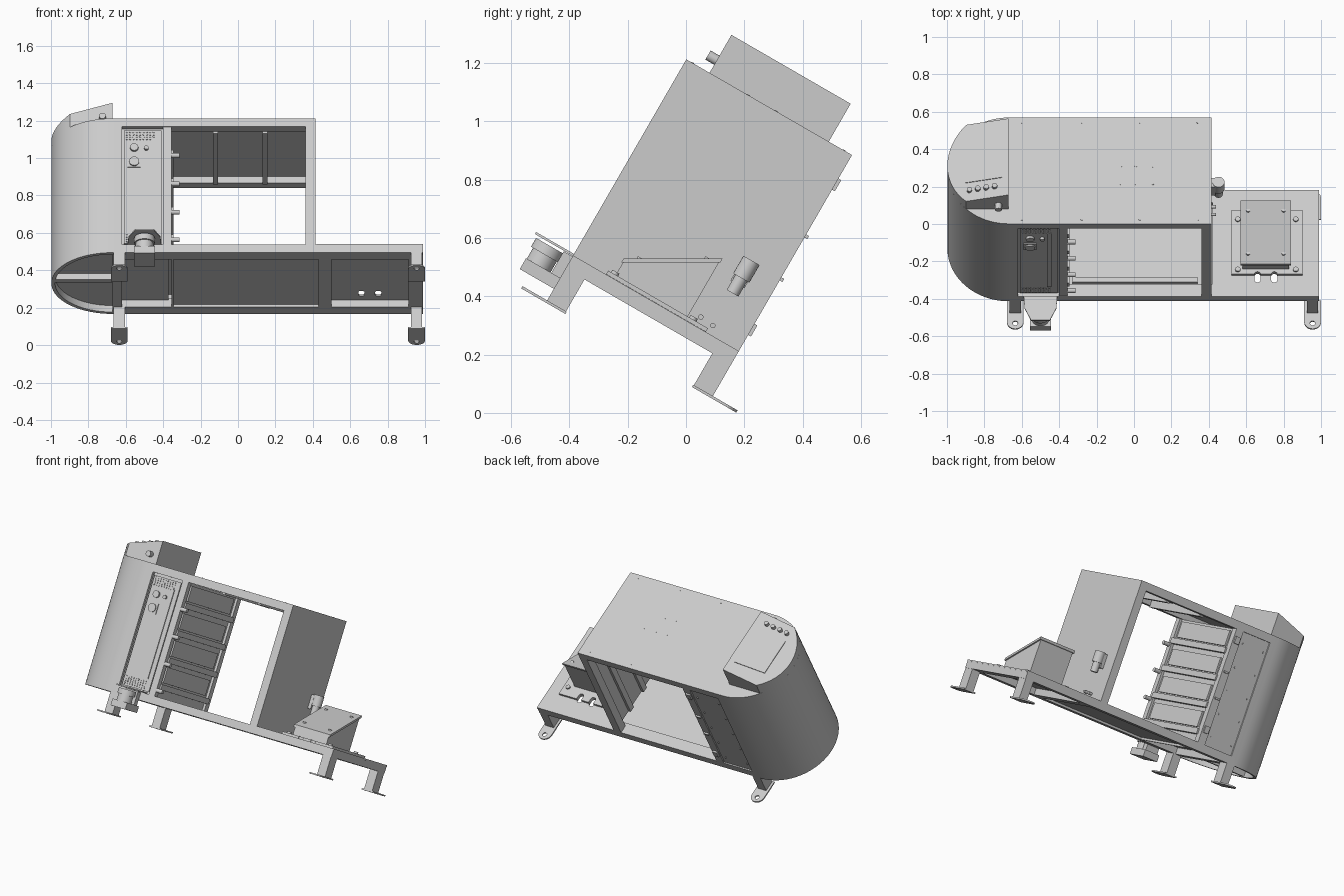
import bpy, bmesh, math
from mathutils import Matrix, Vector

if "Cube" in bpy.data.objects:
    bpy.data.objects.remove(bpy.data.objects["Cube"], do_unlink=True)

# The whole machine leans back, so parts are built upright and tilted
TILT = Matrix.Rotation(math.radians(-30), 4, 'X')
FRONT, BACK, MID, R = -0.605, 0.051, -0.277, 0.328
DECK, TOP, BEAM = 0.272, 1.05, 0.076

grey = bpy.data.materials.new("painted_grey")
grey.use_nodes = True
grey.diffuse_color = (0.6, 0.6, 0.6, 1)
grey.node_tree.nodes["Principled BSDF"].inputs["Base Color"].default_value = (0.6, 0.6, 0.6, 1)


def finish(name, bm, smooth=False):
    bmesh.ops.recalc_face_normals(bm, faces=bm.faces[:])
    mesh = bpy.data.meshes.new(name)
    bm.to_mesh(mesh)
    bm.free()
    mesh.materials.append(grey)
    ob = bpy.data.objects.new(name, mesh)
    bpy.context.collection.objects.link(ob)
    ob.matrix_world = TILT
    if smooth:
        bpy.ops.object.select_all(action='DESELECT')
        ob.select_set(True)
        bpy.context.view_layer.objects.active = ob
        bpy.ops.object.shade_smooth_by_angle(angle=math.radians(30))
    return ob


def box(name, x, y, z):
    bm = bmesh.new()
    size = Matrix.Diagonal((x[1] - x[0], y[1] - y[0], z[1] - z[0], 1))
    mid = Vector((sum(x) / 2, sum(y) / 2, sum(z) / 2))
    bmesh.ops.create_cube(bm, size=1, matrix=Matrix.Translation(mid) @ size)
    return finish(name, bm)


def cylinders(name, centres, r, depth, axis='Z', sides=20):
    turn = {'X': Matrix.Rotation(math.pi / 2, 4, 'Y'),
            'Y': Matrix.Rotation(math.pi / 2, 4, 'X'), 'Z': Matrix()}[axis]
    bm = bmesh.new()
    for c in centres:
        bmesh.ops.create_cone(bm, cap_ends=True, segments=sides, radius1=r, radius2=r,
                              depth=depth, matrix=Matrix.Translation(c) @ turn)
    return finish(name, bm, True)


def prism(name, outline, z0, z1, smooth=False, top=None):
    bm = bmesh.new()
    low = [bm.verts.new((x, y, z0)) for x, y in outline]
    high = [bm.verts.new((x, y, top(x, y) if top else z1)) for x, y in outline]
    bm.faces.new(low[::-1])
    bm.faces.new(high)
    for i in range(len(low)):
        j = (i + 1) % len(low)
        bm.faces.new((low[i], low[j], high[j], high[i]))
    return finish(name, bm, smooth)


def arc(cx, cy, r, a0, a1, n):
    return [(cx + r * math.cos(math.radians(a0 + (a1 - a0) * i / n)),
             cy + r * math.sin(math.radians(a0 + (a1 - a0) * i / n))) for i in range(n + 1)]


def cut(ob, cutter):
    cutter.hide_render = True
    cutter.hide_set(True)
    mod = ob.modifiers.new("cut", 'BOOLEAN')
    mod.operation = 'DIFFERENCE'
    mod.object = cutter


# Rounded end housing, open underneath
outer = [(-0.62, BACK)] + arc(-0.67, MID, R, 90, 270, 40) + [(-0.62, FRONT)]
inner = [(-0.62, BACK - 0.02)] + arc(-0.67, MID, R - 0.02, 90, 270, 40) + [(-0.62, FRONT + 0.02)]
prism("housing_shell", outer + inner[::-1], 0.222, TOP - 0.001, True)
prism("housing_lid", arc(-0.67, MID, R, 90, 270, 40), TOP - 0.012, TOP, True)
prism("housing_floor", inner, 0.262, DECK)
box("housing_floor_rib", (-0.99, -0.62), (-0.31, -0.28), (0.226, 0.262))

# Sloping operator console
slope = lambda x, y: 1.2 + (x + 0.67) * 0.304
half = math.degrees(math.asin(0.236 / R))
curve = arc(-0.67, MID, R, 180 - half, 180 + half, 16)
prism("console", [(-0.67, -0.041)] + curve + [(-0.67, -0.513)], TOP, TOP, True, slope)
plate = [(-0.90, -0.40), (-0.705, -0.40), (-0.705, -0.12), (-0.90, -0.14)]
prism("console_screen", plate, 1.12, 0, False, lambda x, y: slope(x, y) + 0.004)
for i in range(4):
    x = -0.88 + i * 0.045
    cylinders("console_button", [(x, -0.45, slope(x, 0) + 0.005)], 0.014, 0.024)
cylinders("console_front_knob", [(-0.725, -0.528, 1.10)], 0.018, 0.04, 'Y')

# Base frame, with a sunken tray under the opening and a raised deck at the right
box("front_beam", (-0.67, 0.988), (FRONT, FRONT + BEAM), (0.222, DECK))
box("back_beam", (-0.67, 0.988), (BACK - BEAM, BACK), (0.222, DECK))
for x0, x1 in ((-0.67, -0.62), (-0.355, -0.345), (0.43, 0.5), (0.912, 0.988)):
    box("cross_beam", (x0, x1), (FRONT + BEAM, BACK - BEAM), (0.222, DECK))
box("sunken_tray", (-0.35, 0.44), (FRONT + BEAM - 0.01, BACK - BEAM + 0.01), (0.236, 0.242))
box("tray_rail", (-0.33, 0.34), (-0.51, -0.48), (0.242, 0.262))
deck = box("deck_plate", (0.42, 0.99), (FRONT, BACK), (0.264, 0.274))
base = box("stand_base", (0.52, 0.90), (-0.475, -0.08), (0.2745, 0.289))
for x in (0.66, 0.75):
    for y in (-0.49, -0.095):
        slot = arc(x, y + 0.012, 0.017, 0, 180, 8) + arc(x, y - 0.012, 0.017, 180, 360, 8)
        cutter = prism("slot_cutter", slot, 0.2, 0.35)
        cut(deck, cutter)
        cut(base, cutter)

# Legs with round-ended floor plates pointing outward
for x in (-0.635, 0.955):
    for name, y, out in (("front", FRONT + 0.0375, -1), ("back", BACK - 0.0375, 1)):
        box(name + "_leg", (x - 0.03, x + 0.03), (y - 0.0375, y + 0.0375), (0.094, 0.222))
        tip = y + out * 0.09
        pts = arc(x, tip, 0.045, 0, 180 * out, 14) + [(x - 0.045, y - out * 0.04), (x + 0.045, y - out * 0.04)]
        foot = prism(name + "_foot", pts, 0.087, 0.096)
        cut(foot, cylinders("foot_hole_cutter", [(x, tip + out * 0.01, 0.09)], 0.014, 0.1))

# Open cabinet frame
box("top_plate", (-0.67, 0.411), (FRONT, BACK), (TOP - 0.012, TOP))
for name, y0 in (("front", FRONT), ("back", BACK - 0.055)):
    box(name + "_top_beam", (-0.62, 0.41), (y0, y0 + 0.055), (1.0, TOP - 0.01))
    box(name + "_post", (0.36, 0.41), (y0, y0 + 0.055), (DECK, 1.0))
box("side_wall", (0.402, 0.414), (FRONT, BACK), (DECK, TOP))
for y in (-0.45, -0.29, -0.13):
    box("side_wall_rib", (0.385, 0.402), (y - 0.02, y + 0.02), (DECK, TOP - 0.012))
for x in (-0.12, 0.145):
    box("ceiling_brace", (x - 0.013, x + 0.013), (-0.55, -0.005), (0.99, 1.038))
cylinders("top_bolts", [(x, y, TOP) for x in (-0.07, 0.01, 0.1) for y in (-0.36, -0.25)], 0.006, 0.004, sides=8)
cylinders("top_edge_bolts", [(x, y, TOP) for x in (-0.6, -0.28, 0.03, 0.34)
                             for y in (-0.58, 0.02)], 0.005, 0.004, sides=8)

# Control column
box("column", (-0.62, -0.372), (FRONT + 0.025, BACK - 0.008), (DECK - 0.008, 1.0))
box("column_front_panel", (-0.61, -0.41), (FRONT + 0.014, FRONT + 0.03), (0.285, 0.985))
box("column_front_strip", (-0.40, -0.355), (FRONT + 0.004, FRONT + 0.04), (DECK, 1.0))
box("column_back_strip", (-0.41, -0.355), (BACK - 0.04, BACK), (DECK, 1.0))
box("column_inset_strip", (-0.465, -0.44), (FRONT + 0.008, FRONT + 0.014), (0.36, 0.93))
for name, z0 in (("upper", 0.93), ("lower", 0.3)):
    cylinders(name + "_vent", [(-0.595 + i * 0.018, FRONT + 0.013, z0 + j * 0.014)
                               for i in range(9) for j in range(4)], 0.005, 0.006, 'Y', 8)
cylinders("panel_dial", [(-0.555, FRONT + 0.008, 0.875)], 0.022, 0.016, 'Y')
cylinders("panel_button", [(-0.49, FRONT + 0.008, 0.872)], 0.012, 0.016, 'Y')
box("panel_socket_plate", (-0.59, -0.52), (FRONT + 0.008, FRONT + 0.014), (0.755, 0.82))
cylinders("panel_socket", [(-0.555, FRONT + 0.008, 0.788)], 0.027, 0.016, 'Y')
for z in (0.31, 0.48, 0.655, 0.83):
    cylinders("latch_knob", [(-0.335, -0.59, z)], 0.013, 0.045, 'X')
    box("wall_rib", (-0.374, -0.345), (-0.57, 0.02), (z + 0.01, z + 0.045))
    box("wall_panel", (-0.374, -0.36), (-0.54, -0.02), (z + 0.055, z + 0.155))
for z, size in ((0.36, 0.022), (0.56, 0.006), (0.73, 0.006), (0.935, 0.022)):
    box("back_latch", (-0.40, -0.365), (BACK - 0.01, BACK + 0.011), (z - size, z + size))
cylinders("back_screws", [(x, BACK - 0.007, 0.33 + i * 0.15) for x in (-0.6, -0.44) for i in range(5)],
          0.006, 0.006, 'Y', 8)

# Level mounting stand on the deck
cylinders("stand_bolts", [(x, y, 0.292) for x in (0.555, 0.865) for y in (-0.45, -0.14)], 0.014, 0.014)
level = lambda x, y: 0.335 + (y + 0.45) * math.tan(math.radians(30))
prism("stand_wedge", [(0.58, -0.445), (0.83, -0.445), (0.83, -0.16), (0.58, -0.16)], 0.289, 0, False, level)
stand_top = prism("stand_top", [(0.57, -0.45), (0.84, -0.45), (0.84, -0.156), (0.57, -0.156)],
                  0, 0, False, lambda x, y: level(x, y) + 0.016)
for v in stand_top.data.vertices[:4]:
    v.co.z = level(v.co.x, v.co.y)
for x in (0.61, 0.8):
    for y in (-0.4, -0.2):
        cylinders("stand_top_bolt", [(x, y, level(x, y) + 0.014)], 0.011, 0.01)

# Side motor on the wall
box("side_motor_mount", (0.41, 0.435), (-0.095, -0.04), (0.47, 0.56))
cylinders("side_motor", [(0.452, -0.067, 0.53)], 0.032, 0.07)
cylinders("side_motor_end", [(0.452, -0.067, 0.47)], 0.023, 0.07)
cylinders("side_fitting", [(0.425, -0.12, 0.31), (0.425, -0.07, 0.305)], 0.009, 0.025, 'X')

# Area scanner hanging below its bracket at the front
bracket = [(-0.59, FRONT), (-0.585, -0.68), (-0.55, -0.755), (-0.45, -0.755), (-0.415, -0.68), (-0.41, FRONT)]
prism("scanner_bracket", bracket, 0.272, 0.28)
cylinders("scanner_head", [(-0.5, -0.69, 0.245)], 0.055, 0.035, sides=32)
cylinders("scanner_window", [(-0.5, -0.69, 0.205)], 0.047, 0.06, sides=32)
box("scanner_body", (-0.555, -0.445), (-0.74, -0.595), (0.142, 0.185))
box("scanner_back", (-0.545, -0.455), (-0.64, -0.605), (0.18, 0.27))
